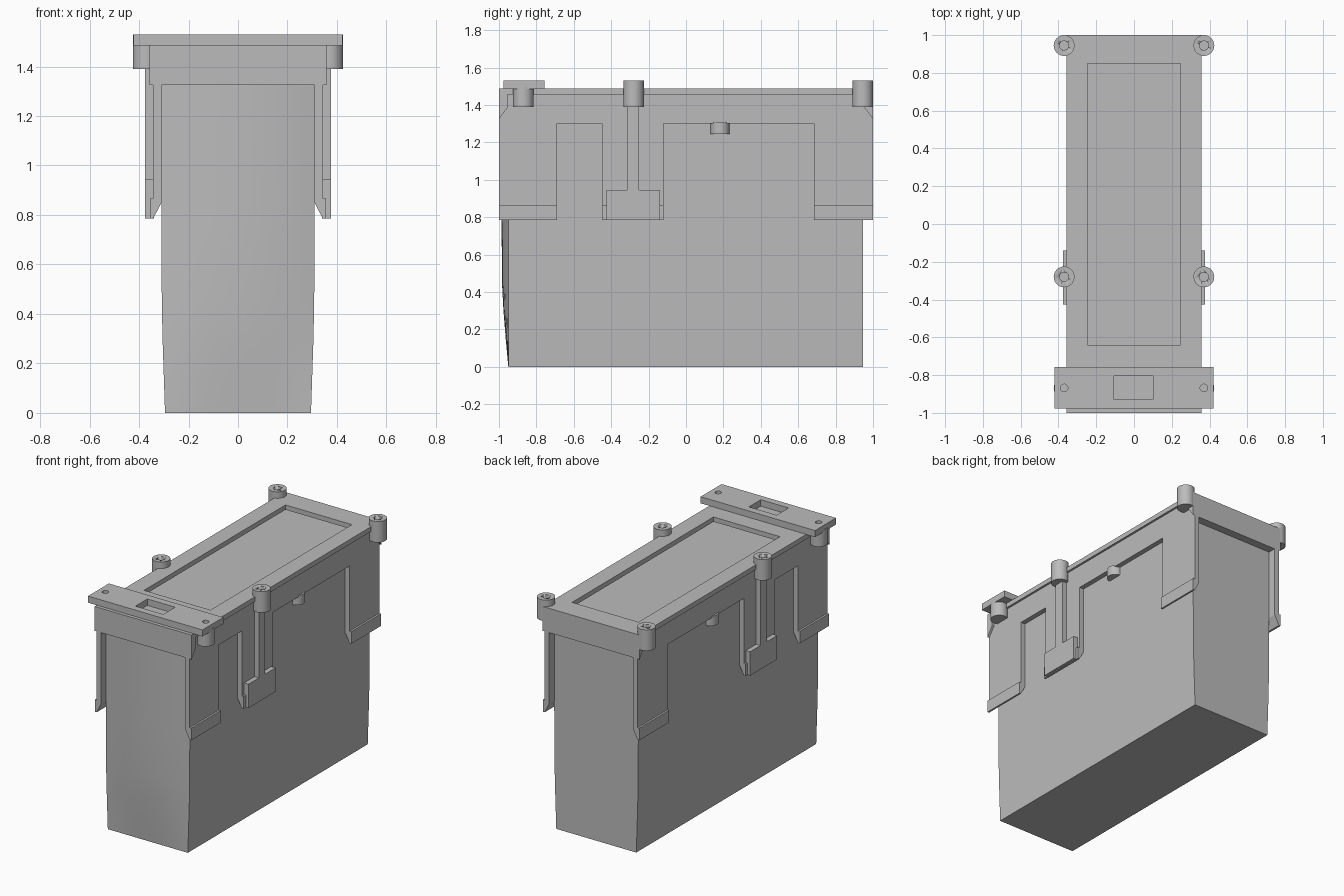
import bpy
import bmesh
import math
from mathutils import Vector

if "Cube" in bpy.data.objects:
    bpy.data.objects.remove(bpy.data.objects["Cube"])

grey = bpy.data.materials.new("plain_grey")
grey.use_nodes = True
colour = (0.5, 0.5, 0.5, 1)
grey.diffuse_color = colour
grey.node_tree.nodes["Principled BSDF"].inputs["Base Color"].default_value = colour


def finish(name, bm, smooth=False):
    bmesh.ops.recalc_face_normals(bm, faces=bm.faces)
    mesh = bpy.data.meshes.new(name)
    bm.to_mesh(mesh)
    bm.free()
    mesh.materials.append(grey)
    obj = bpy.data.objects.new(name, mesh)
    bpy.context.collection.objects.link(obj)
    if smooth:
        bpy.ops.object.select_all(action='DESELECT')
        obj.select_set(True)
        bpy.context.view_layer.objects.active = obj
        bpy.ops.object.shade_smooth_by_angle(angle=math.radians(35))
    return obj


def extrude(name, points, direction):
    """Prism from a planar outline."""
    bm = bmesh.new()
    face = bm.faces.new([bm.verts.new(p) for p in points])
    new = bmesh.ops.extrude_face_region(bm, geom=[face])["geom"]
    bmesh.ops.translate(bm, vec=direction, verts=[v for v in new if isinstance(v, bmesh.types.BMVert)])
    return finish(name, bm)


def box(name, x, y, z):
    outline = [(x[0], y[0], z[0]), (x[1], y[0], z[0]), (x[1], y[1], z[0]), (x[0], y[1], z[0])]
    return extrude(name, outline, Vector((0, 0, z[1] - z[0])))


def cylinder(name, x, y, radius, z):
    bm = bmesh.new()
    bmesh.ops.create_cone(bm, cap_ends=True, segments=32, radius1=radius, radius2=radius, depth=z[1] - z[0])
    bmesh.ops.translate(bm, vec=(x, y, sum(z) / 2), verts=bm.verts)
    return finish(name, bm, True)


def cut(obj, cutter):
    mod = obj.modifiers.new("cut", 'BOOLEAN')
    mod.operation = 'DIFFERENCE'
    mod.solver = 'EXACT'
    mod.object = cutter
    bpy.context.view_layer.objects.active = obj
    bpy.ops.object.modifier_apply(modifier=mod.name)
    bpy.data.objects.remove(cutter)


# Tapered container with a gently bulging front
bm = bmesh.new()
rings = []
columns = 12
for z, half, bulge in [(0, .295, 0), (.15, .3, .014), (.3, .305, .026), (.45, .308, .034),
                       (.8, .31, .036), (1.42, .31, .036)]:
    ring = []
    for i in range(columns + 1):
        t = 2 * i / columns - 1
        ring.append(bm.verts.new((t * half, -.95 - bulge * (1 - t * t), z)))
    ring += [bm.verts.new((half, .945, z)), bm.verts.new((-half, .945, z))]
    rings.append(ring)
for low, high in zip(rings, rings[1:]):
    for i in range(len(low)):
        j = (i + 1) % len(low)
        bm.faces.new((low[i], low[j], high[j], high[i]))
bm.faces.new(rings[0])
bm.faces.new(rings[-1])
finish("container", bm, True)

# Lid rim with cornered ends and a sunken top panel
TOP = 1.487
outline = [(-1, TOP), (-1, 1.325), (-.955, 1.385), (-.955, 1.455)]
outline += [(-y, z) for y, z in reversed(outline)]
lid = extrude("lid", [(-.357, y, z) for y, z in outline], Vector((.714, 0, 0)))
cut(lid, box("recess_cutter", (-.245, .245), (-.64, .85), (1.432, 1.6)))
box("lid_panel", (-.3, .3), (-.9, .9), (1.4, 1.432))
for name, y in (("front", (-1, -.93)), ("back", (.93, 1))):
    box(name + "_end_wall", (-.343, .343), y, (1.325, 1.4))

legs = [("front", -1, -.69), ("middle", -.45, -.12), ("back", .685, 1)]
for side, s in (("left", 1), ("right", -1)):
    # Side skirt with hanging legs
    skirt = [(-1, 1.46)]
    for _, y0, y1 in legs:
        skirt += [(y0, 1.3), (y0, .865), (y1, .865), (y1, 1.3)]
    skirt.append((1, 1.46))
    extrude(side + "_skirt", [(s * .309, y, z) for y, z in skirt], Vector((s * .034, 0, 0)))
    # Lipped feet with a wedge on the inside
    for name, y0, y1 in legs:
        foot = [(.309, .866), (.356, .866), (.356, .785), (.343, .785), (.309, .85)]
        extrude(f"{side}_{name}_foot", [(s * x, y0, z) for x, z in foot], Vector((0, y1 - y0, 0)))
    # Clip with its upright rib
    x = sorted((s * .34, s * .375))
    box(side + "_clip", x, (-.425, -.14), (.786, .945))
    box(side + "_clip_rib", x, (-.315, -.25), (.94, 1.4))
    cylinder(side + "_side_stub", s * .306, .182, .051, (1.245, 1.31))
    # Screw bosses
    for name, y, z in (("front", -.87, 1.5), ("middle", -.28, 1.53), ("back", .945, 1.53)):
        boss = cylinder(f"{side}_{name}_boss", s * .37, y, .055, (1.39, z))
        if name != "front":
            cut(boss, cylinder("hole_cutter", s * .37, y, .024, (1.47, 1.6)))
            cut(lid, cylinder("hole_cutter", s * .37, y, .024, (1.47, 1.6)))

# Slotted cross plate
plate = box("cross_plate", (-.422, .422), (-.977, -.757), (1.486, 1.53))
cut(plate, box("slot_cutter", (-.105, .1), (-.93, -.805), (1.4, 1.6)))
for s in (1, -1):
    cut(plate, cylinder("hole_cutter", s * .37, -.868, .02, (1.4, 1.6)))
